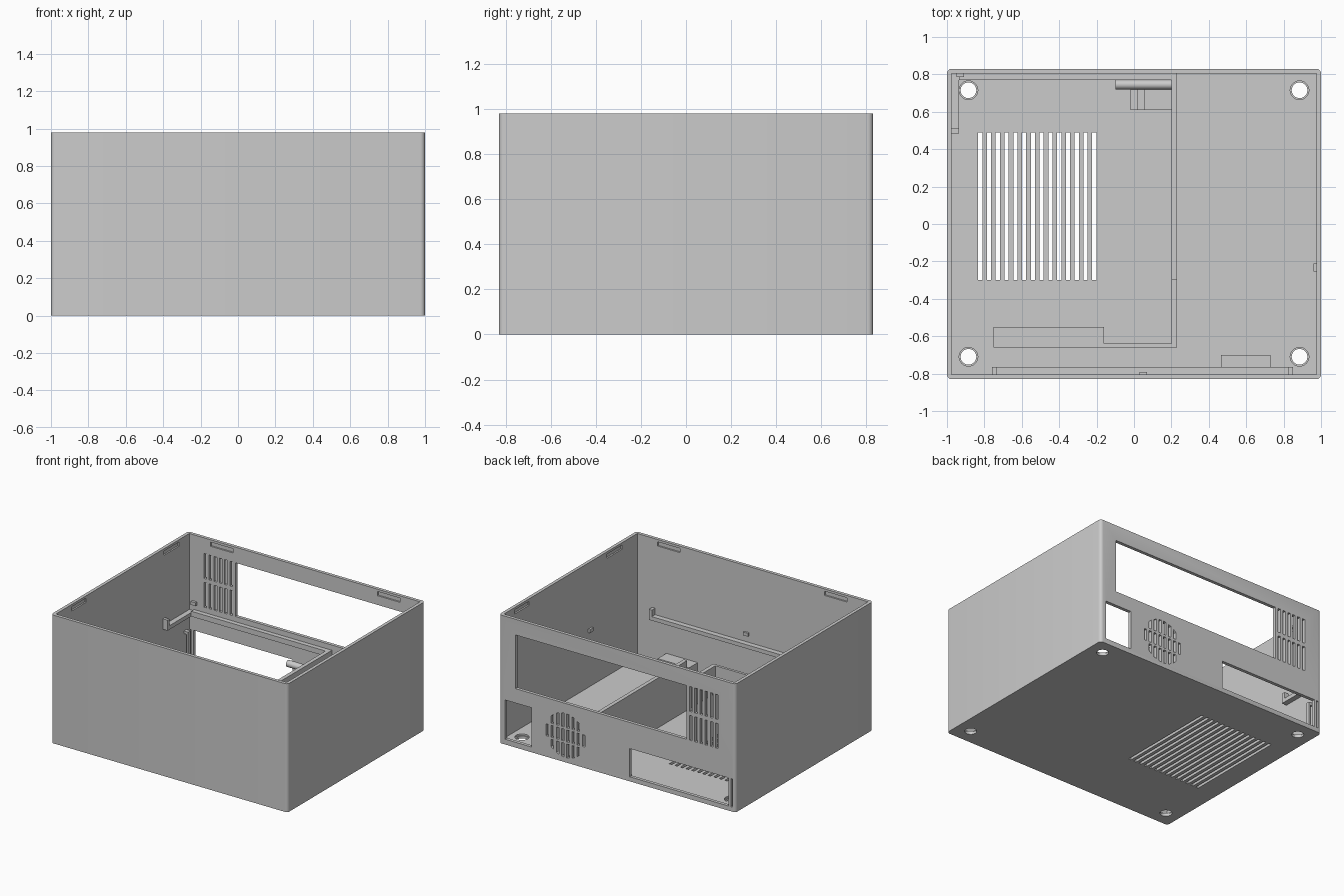
import bpy, bmesh, math

if "Cube" in bpy.data.objects:
    bpy.data.objects.remove(bpy.data.objects["Cube"])

grey = bpy.data.materials.new("plain_grey")
grey.use_nodes = True
colour = (0.6, 0.6, 0.6, 1)
grey.diffuse_color = colour
grey.node_tree.nodes["Principled BSDF"].inputs["Base Color"].default_value = colour

W, D, H = 1.0, 0.83, 0.98      # half width, half depth, height
T, FLOOR = 0.025, 0.03         # wall and floor thickness
IX, IY = W - T, D - T          # inner faces


def add_box(bm, x0, x1, y0, y1, z0, z1):
    verts = bmesh.ops.create_cube(bm, size=1)["verts"]
    for v in verts:
        v.co.x = x1 if v.co.x > 0 else x0
        v.co.y = y1 if v.co.y > 0 else y0
        v.co.z = z1 if v.co.z > 0 else z0
    return verts


def add_prism(bm, outline, y0, y1):
    """Extrude an x-z outline along y."""
    near = [bm.verts.new((x, y0, z)) for x, z in outline]
    face = bm.faces.new(near)
    out = bmesh.ops.extrude_face_region(bm, geom=[face])
    for v in out["geom"]:
        if isinstance(v, bmesh.types.BMVert):
            v.co.y = y1


def add_cylinder(bm, x, y, z0, z1, r):
    out = bmesh.ops.create_cone(bm, cap_ends=True, segments=32, radius1=r,
                                radius2=r, depth=z1 - z0)
    bmesh.ops.translate(bm, verts=out["verts"], vec=(x, y, (z0 + z1) / 2))


def finish(name, bm):
    bmesh.ops.recalc_face_normals(bm, faces=bm.faces)
    mesh = bpy.data.meshes.new(name)
    bm.to_mesh(mesh)
    bm.free()
    mesh.materials.append(grey)
    ob = bpy.data.objects.new(name, mesh)
    bpy.context.collection.objects.link(ob)
    return ob


def boxes(name, *parts):
    bm = bmesh.new()
    for p in parts:
        add_box(bm, *p)
    return finish(name, bm)


def cut(target, bm):
    cutter = finish("cutter", bm)
    cutter.hide_render = True
    mod = target.modifiers.new("cut", "BOOLEAN")
    mod.operation, mod.solver, mod.object = "DIFFERENCE", "EXACT", cutter
    bpy.context.view_layer.objects.active = target
    bpy.ops.object.modifier_apply(modifier=mod.name)
    bpy.data.objects.remove(cutter)


# Shell with rounded upright corners
bm = bmesh.new()
add_box(bm, -W, W, -D, D, 0, H)
upright = [e for e in bm.edges if abs(e.verts[0].co.z - e.verts[1].co.z) > 0.5]
bmesh.ops.bevel(bm, geom=upright, offset=0.025, segments=5, affect="EDGES", profile=0.5)
case = finish("case_shell", bm)
bm = bmesh.new()
add_box(bm, -IX, IX, -IY, IY, FLOOR, H + 0.1)
cut(case, bm)

# Back wall openings
bm = bmesh.new()
Y0, Y1 = IY - 0.01, D + 0.05
add_box(bm, -0.585, 0.86, Y0, Y1, 0.45, 0.86)
add_box(bm, 0.725, 0.95, Y0, Y1, 0.04, 0.34)
add_box(bm, -0.94, -0.105, Y0, Y1, 0.035, 0.25)
add_box(bm, -0.974, -0.96, Y0, Y1, 0.035, 0.25)
for i in range(6):
    x = -0.622 - i * 0.044
    for z in (0.45, 0.67):
        add_box(bm, x - 0.011, x + 0.011, Y0, Y1, z, z + 0.19)

# Round grille of upright slots with two cross bars
R, CX, CZ = 0.168, 0.438, 0.205
for i in range(8):
    a, b = (i - 3.5) * 0.044 - 0.011, (i - 3.5) * 0.044 + 0.011
    ha, hb = (math.sqrt(max(R * R - t * t, 0)) for t in (a, b))
    add_prism(bm, [(CX + a, CZ - 0.045), (CX + b, CZ - 0.045),
                   (CX + b, CZ + 0.045), (CX + a, CZ + 0.045)], Y0, Y1)
    if min(ha, hb) > 0.08:
        for s in (-1, 1):
            add_prism(bm, [(CX + a, CZ + s * 0.062), (CX + b, CZ + s * 0.062),
                           (CX + b, CZ + s * hb), (CX + a, CZ + s * ha)], Y0, Y1)
cut(case, bm)

# Floor vent slots and screw holes
bm = bmesh.new()
for i in range(14):
    x = -0.822 + i * 0.0469
    add_box(bm, x - 0.011, x + 0.011, -0.3, 0.49, -0.05, FLOOR + 0.05)
for x in (-0.885, 0.885):
    for y in (-0.71, 0.715):
        add_cylinder(bm, x, y, -0.05, FLOOR + 0.05, 0.042)
cut(case, bm)
bm = bmesh.new()
for x in (-0.885, 0.885):
    for y in (-0.71, 0.715):
        add_cylinder(bm, x, y, 0.018, FLOOR + 0.05, 0.05)
cut(case, bm)

# Lid clip recesses just below the rim
bm = bmesh.new()
for s in (-1, 1):
    for c in (-0.7, 0.71):
        add_box(bm, c - 0.095, c + 0.095, s * (IY - 0.02), s * (IY + 0.012), 0.93, 0.962)
    for c in (-0.53, 0.59):
        add_box(bm, s * (IX - 0.02), s * (IX + 0.012), c - 0.09, c + 0.09, 0.93, 0.962)
cut(case, bm)

# Power supply bay: tall and low partition, with a hold-down lip
boxes("bay_side_wall", (0.2, 0.23, -0.3, IY, FLOOR, 0.41),
      (0.2, 0.23, -0.66, -0.3, FLOOR, 0.24))
boxes("bay_front_wall", (-0.75, 0.2, -0.66, -0.64, FLOOR, 0.24))
boxes("bay_hold_down_lip", (-0.75, -0.16, -0.64, -0.55, 0.22, 0.24))
boxes("bay_latch_shelf", (-0.02, 0.2, 0.61, 0.72, 0.2, 0.225),
      (0.02, 0.06, 0.61, 0.72, 0.225, 0.24))

# Rounded latch bar
bm = bmesh.new()
add_cylinder(bm, 0, 0, -0.15, 0.15, 0.025)
latch = finish("bay_latch_bar", bm)
latch.rotation_euler.y = math.pi / 2
latch.location = (0.05, 0.745, 0.245)

# Support ledges with upturned ends
boxes("back_ledge", (-0.935, 0.2, 0.77, IY, 0.37, 0.41))
boxes("right_ledge", (-IX, -0.935, 0.485, IY, 0.37, 0.4),
      (-IX, -0.935, 0.485, 0.51, 0.4, 0.45))
boxes("front_ledge", (-0.76, 0.85, -IY, -0.765, 0.37, 0.4),
      (-0.76, -0.735, -IY, -0.765, 0.4, 0.45),
      (0.825, 0.85, -IY, -0.765, 0.4, 0.45))
boxes("front_block", (0.465, 0.73, -IY, -0.7, FLOOR, 0.13))
boxes("corner_hook", (-0.955, -0.94, 0.74, 0.77, FLOOR, 0.26),
      (-IX, -0.94, 0.74, 0.77, 0.24, 0.26))

# Small retaining pegs above the ledges
boxes("retaining_pegs", (0.96, IX, -0.255, -0.21, 0.45, 0.475),
      (0.03, 0.07, -IY, -0.79, 0.45, 0.475),
      (-0.95, -0.91, 0.785, IY, 0.45, 0.475))

for ob in (case, latch):
    bpy.ops.object.select_all(action="DESELECT")
    ob.select_set(True)
    bpy.context.view_layer.objects.active = ob
    bpy.ops.object.shade_smooth_by_angle(angle=math.radians(30))
